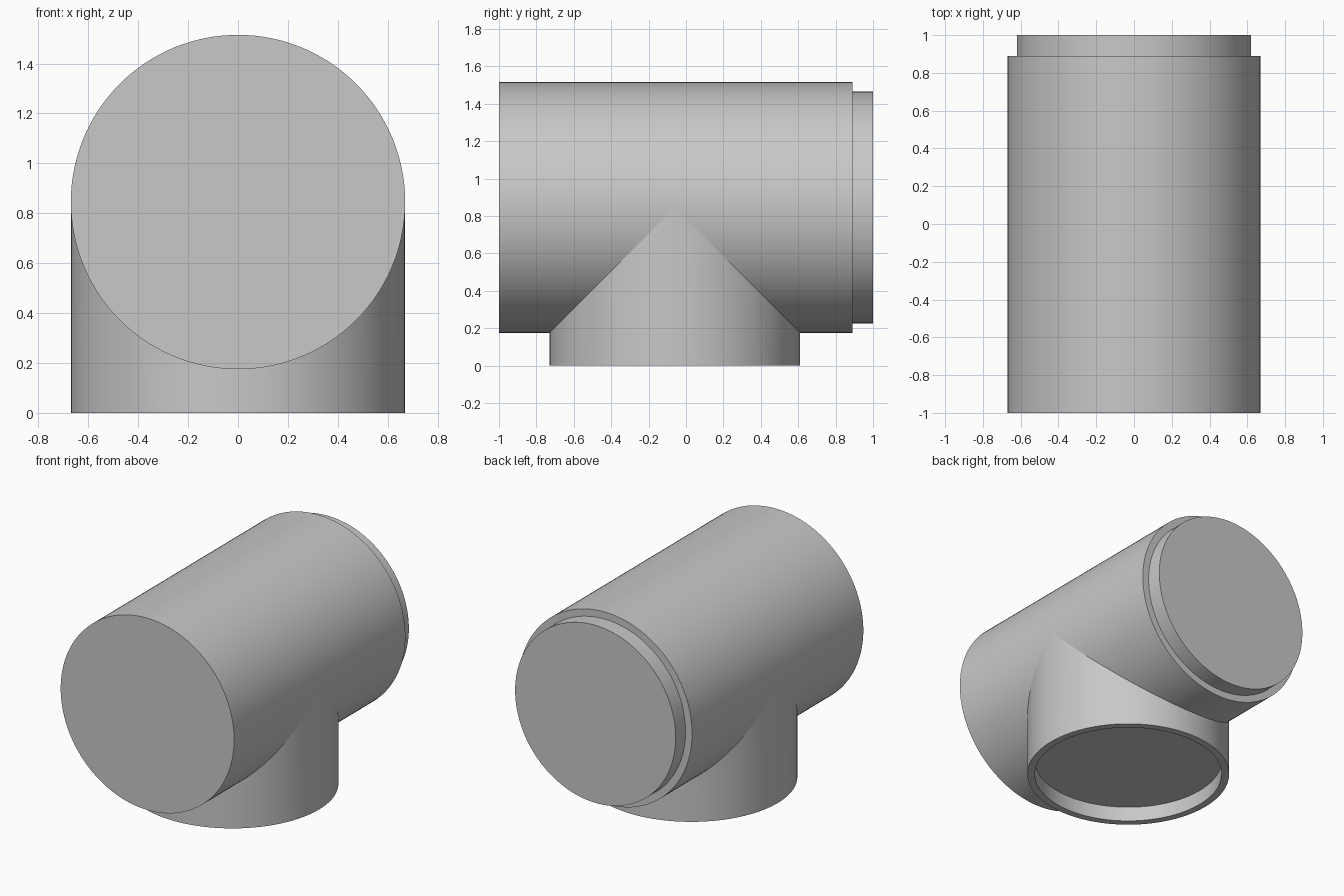
import bpy
import bmesh
from math import cos, sin, tau, radians

if "Cube" in bpy.data.objects:
    bpy.data.objects.remove(bpy.data.objects["Cube"], do_unlink=True)

SEGMENTS = 128
OUTER, INNER = 0.67, 0.62    # pipe radius, spigot and socket radius
AXIS_Z = 0.845               # height of the main pipe's axis
BRANCH_Y = -0.06             # position of the branch's axis
FRONT, SHOULDER, BACK = -1.0, 0.89, 1.0
SOCKET_DEPTH = 0.105

grey = bpy.data.materials.new("pipe grey")
grey.use_nodes = True
colour = (0.58, 0.58, 0.58, 1)
grey.diffuse_color = colour
grey.node_tree.nodes["Principled BSDF"].inputs["Base Color"].default_value = colour

ANGLES = [tau * i / SEGMENTS for i in range(SEGMENTS)]


def ring_along_y(radius, y):
    return [(radius * cos(a), y, AXIS_Z + radius * sin(a)) for a in ANGLES]


def ring_along_z(radius, z):
    return [(radius * cos(a), BRANCH_Y + radius * sin(a), z) for a in ANGLES]


def loft(name, rings, cap_start):
    """Skin a row of rings, cap the last one and, if asked, the first."""
    bm = bmesh.new()
    loops = [[bm.verts.new(p) for p in ring] for ring in rings]
    for a, b in zip(loops, loops[1:]):
        for i in range(SEGMENTS):
            j = (i + 1) % SEGMENTS
            bm.faces.new((a[i], b[i], b[j], a[j]))
    if cap_start:
        bm.faces.new(loops[0])
    bm.faces.new(loops[-1][::-1])
    mesh = bpy.data.meshes.new(name)
    bm.to_mesh(mesh)
    bm.free()
    mesh.materials.append(grey)
    obj = bpy.data.objects.new(name, mesh)
    bpy.context.collection.objects.link(obj)
    bpy.ops.object.select_all(action="DESELECT")
    obj.select_set(True)
    bpy.context.view_layer.objects.active = obj
    bpy.ops.object.shade_smooth_by_angle(angle=radians(30))
    return obj


# Horizontal pipe with closed ends
loft("main_pipe", [ring_along_y(OUTER, FRONT), ring_along_y(OUTER, SHOULDER)], True)

# Narrower spigot at the back
loft("back_spigot", [ring_along_y(INNER, SHOULDER - 0.04), ring_along_y(INNER, BACK)], True)

# Branch: its upper edge follows the main pipe, its lower end holds a shallow socket
saddle = [(OUTER * cos(a), BRANCH_Y + OUTER * sin(a), AXIS_Z - OUTER * abs(sin(a)))
          for a in ANGLES]
loft("branch_pipe", [saddle, ring_along_z(OUTER, 0), ring_along_z(INNER, 0),
                     ring_along_z(INNER, SOCKET_DEPTH)], False)
